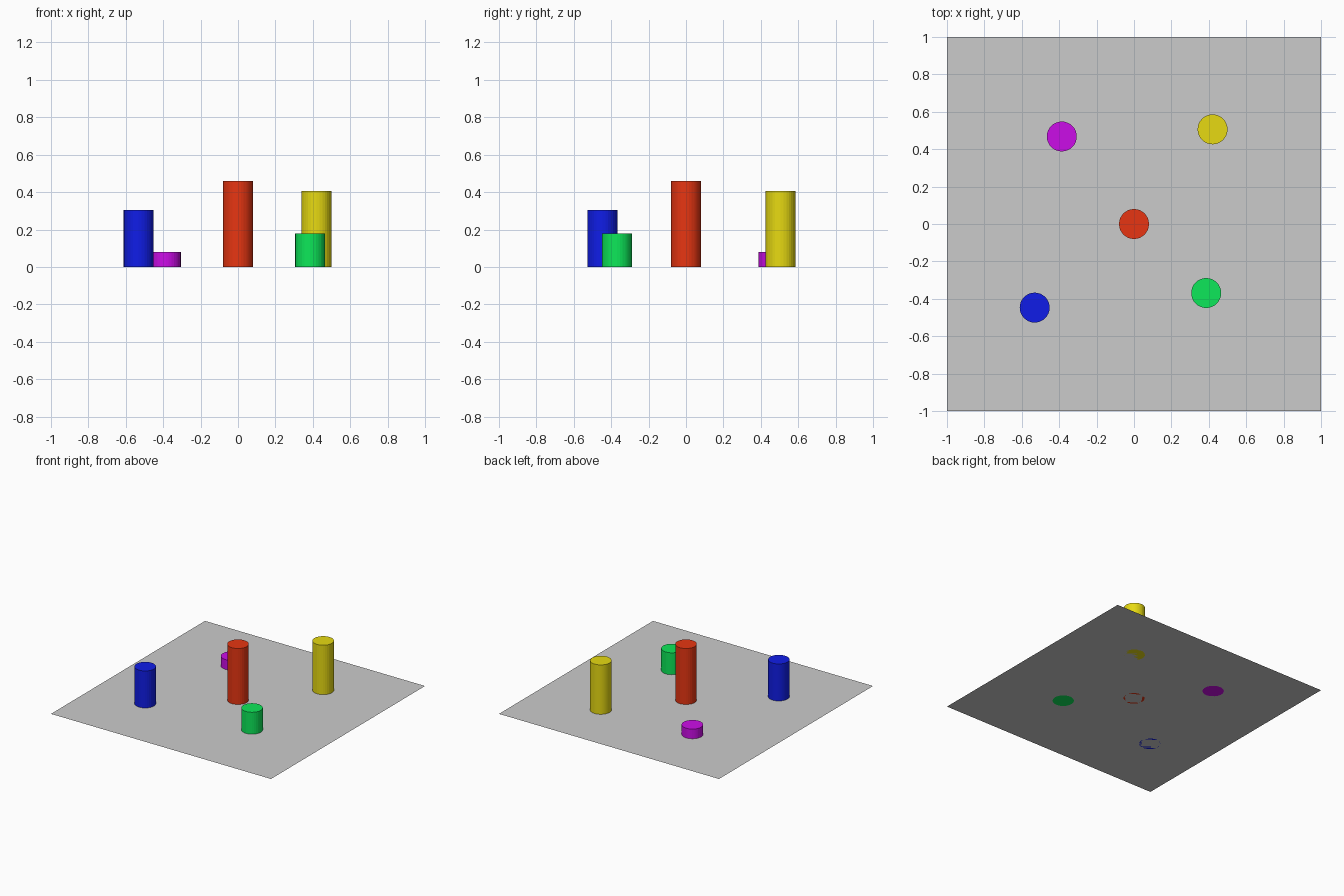
import bpy

if "Cube" in bpy.data.objects:
    bpy.data.objects.remove(bpy.data.objects["Cube"])

RADIUS = 0.08

# Flat square base sheet
bpy.ops.mesh.primitive_plane_add(size=2, location=(0, 0, 0))
bpy.context.object.name = "base_sheet"


def add_post(name, x, y, height, color):
    """Coloured cylinder standing on the sheet."""
    bpy.ops.mesh.primitive_cylinder_add(
        vertices=32, radius=RADIUS, depth=height, location=(x, y, height / 2))
    post = bpy.context.object
    post.name = name
    mat = bpy.data.materials.new(name + "_paint")
    mat.diffuse_color = (*color, 1)
    mat.use_nodes = True
    mat.node_tree.nodes["Principled BSDF"].inputs["Base Color"].default_value = mat.diffuse_color
    post.data.materials.append(mat)


# Five posts of different heights
add_post("red_post", 0, 0, 0.46, (0.8, 0.036, 0.006))
add_post("yellow_post", 0.42, 0.506, 0.406, (0.8, 0.7, 0.006))
add_post("magenta_post", -0.386, 0.468, 0.08, (0.6, 0.004, 0.8))
add_post("blue_post", -0.531, -0.447, 0.304, (0.005, 0.012, 0.8))
add_post("green_post", 0.386, -0.369, 0.18, (0.004, 0.8, 0.1))
